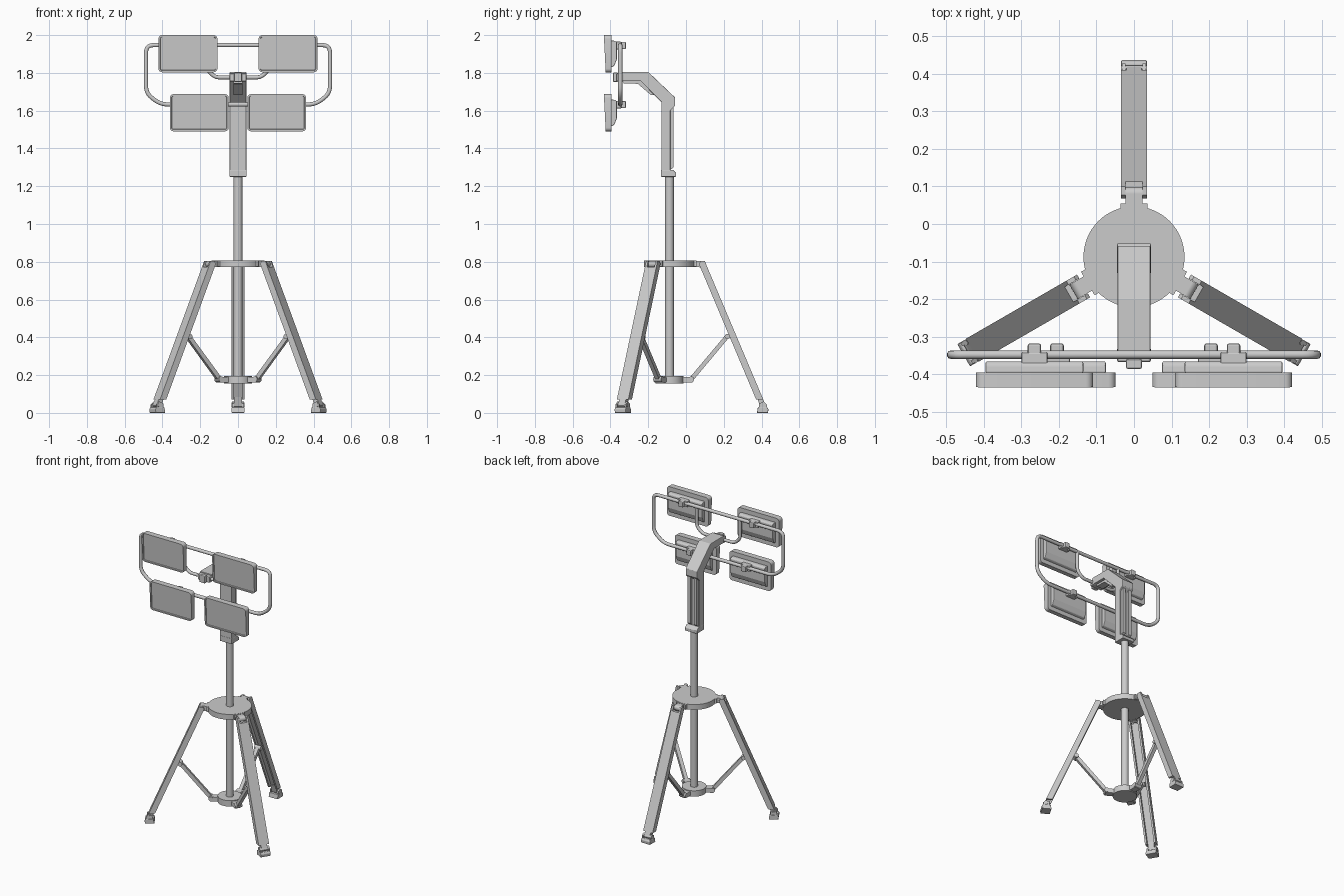
import bpy, bmesh
from math import radians, sin, cos, pi
from mathutils import Matrix, Vector

if "Cube" in bpy.data.objects:
    bpy.data.objects.remove(bpy.data.objects["Cube"])

AX = -0.0875   # y of the mast axis
I = Matrix.Identity(4)


def finish(name, bm, m=I, bevel=0.0, smooth=False):
    bmesh.ops.recalc_face_normals(bm, faces=bm.faces)
    me = bpy.data.meshes.new(name)
    bm.to_mesh(me)
    bm.free()
    me.transform(m)
    ob = bpy.data.objects.new(name, me)
    bpy.context.collection.objects.link(ob)
    if bevel:
        b = ob.modifiers.new("bevel", 'BEVEL')
        b.width, b.segments, b.limit_method = bevel, 2, 'ANGLE'
    if smooth:
        bpy.ops.object.select_all(action='DESELECT')
        ob.select_set(True)
        bpy.context.view_layer.objects.active = ob
        bpy.ops.object.shade_smooth_by_angle(angle=radians(35))
    return ob


def prism(name, yz, x0, x1, m=I, bevel=0.0):
    """Side profile (y, z) extruded from x0 to x1."""
    bm = bmesh.new()
    f = bm.faces.new([bm.verts.new((x0, y, z)) for y, z in yz])
    r = bmesh.ops.extrude_face_region(bm, geom=[f])
    vs = [v for v in r['geom'] if isinstance(v, bmesh.types.BMVert)]
    bmesh.ops.translate(bm, verts=vs, vec=(x1 - x0, 0, 0))
    return finish(name, bm, m, bevel)


def box(name, x0, x1, y0, y1, z0, z1, m=I, bevel=0.0):
    return prism(name, [(y0, z0), (y1, z0), (y1, z1), (y0, z1)], x0, x1, m, bevel)


def cyl(name, r, a, b, m=I, seg=32, bevel=0.0):
    a, b = Vector(a), Vector(b)
    d = b - a
    bm = bmesh.new()
    bmesh.ops.create_cone(bm, cap_ends=True, segments=seg, radius1=r, radius2=r, depth=d.length,
                          matrix=Matrix.Translation((a + b) / 2) @ d.to_track_quat('Z', 'Y').to_matrix().to_4x4())
    return finish(name, bm, m, bevel, True)


def fillet(pts, r, cyclic, n=6):
    """Round the corners of a polyline of Vectors."""
    out = []
    for i, p in enumerate(pts):
        if not cyclic and i in (0, len(pts) - 1):
            out.append(p)
            continue
        a = p + (pts[i - 1] - p).normalized() * r
        c = p + (pts[(i + 1) % len(pts)] - p).normalized() * r
        for k in range(n + 1):
            t = k / n
            out.append(a * (1 - t) ** 2 + p * 2 * t * (1 - t) + c * t * t)
    return out


def tube(name, xz, y, rad, corner, cyclic):
    pts = fillet([Vector((x, y, z)) for x, z in xz], corner, cyclic)
    cu = bpy.data.curves.new(name, 'CURVE')
    cu.dimensions = '3D'
    cu.bevel_depth, cu.bevel_resolution, cu.use_fill_caps = rad, 3, True
    s = cu.splines.new('POLY')
    s.points.add(len(pts) - 1)
    for q, p in zip(s.points, pts):
        q.co = (*p, 1)
    s.use_cyclic_u = cyclic
    ob = bpy.data.objects.new(name, cu)
    bpy.context.collection.objects.link(ob)
    bpy.ops.object.select_all(action='DESELECT')
    ob.select_set(True)
    bpy.context.view_layer.objects.active = ob
    bpy.ops.object.convert(target='MESH')
    bpy.ops.object.shade_smooth_by_angle(angle=radians(40))


# Mast pole and the two tripod discs
cyl("mast_pole", 0.0235, (0, AX, 0.16), (0, AX, 1.27))
cyl("upper_disc", 0.1345, (0, AX, 0.772), (0, AX, 0.808), seg=64)
cyl("lower_disc", 0.075, (0, AX, 0.155), (0, AX, 0.195), seg=48)

# Three tripod legs, built pointing along +y from the mast axis
for i in range(3):
    m = Matrix.Translation((0, AX, 0)) @ Matrix.Rotation(radians(120 * i), 4, 'Z')
    n = f"_{i + 1}"
    # hinge at the upper disc
    box("hinge_base" + n, -0.036, 0.036, 0.115, 0.142, 0.774, 0.807, m)
    cyl("hinge_barrel" + n, 0.018, (-0.022, 0.168, 0.787), (0.022, 0.168, 0.787), m, 20)
    box("hinge_tongue" + n, -0.022, 0.022, 0.135, 0.168, 0.772, 0.805, m)
    # channel-shaped leg
    prism("leg_plate" + n, [(0.182, 0.772), (0.2, 0.772), (0.497, 0.07), (0.479, 0.07)], -0.035, 0.035, m)
    for s in (-1, 1):
        x0, x1 = sorted((s * 0.023, s * 0.035))
        prism("leg_flange" + n, [(0.155, 0.79), (0.165, 0.803), (0.188, 0.803), (0.2, 0.772),
                                 (0.497, 0.07), (0.459, 0.07)], x0, x1, m)
        # foot fork
        prism("foot_fork" + n, [(0.475, 0.025), (0.515, 0.025), (0.515, 0.045), (0.498, 0.06), (0.475, 0.05)],
              *sorted((s * 0.022, s * 0.032)), m)
    # ankle and foot
    prism("ankle" + n, [(0.464, 0.085), (0.49, 0.085), (0.51, 0.04), (0.495, 0.022), (0.478, 0.035)],
          -0.02, 0.02, m)
    cyl("ankle_pin" + n, 0.012, (-0.034, 0.497, 0.042), (0.034, 0.497, 0.042), m, 16)
    prism("foot" + n, [(0.463, 0), (0.522, 0), (0.524, 0.02), (0.517, 0.03), (0.468, 0.03)], -0.034, 0.034, m, 0.003)
    # strut from the lower disc to the leg
    box("strut_lug" + n, -0.022, 0.022, 0.06, 0.122, 0.16, 0.19, m, 0.003)
    prism("strut" + n, [(0.108, 0.188), (0.122, 0.168), (0.312, 0.395), (0.294, 0.409)], -0.012, 0.012, m)
    cyl("strut_lower_pin" + n, 0.015, (-0.024, 0.116, 0.178), (0.024, 0.116, 0.178), m, 16)
    cyl("strut_upper_pin" + n, 0.014, (-0.023, 0.306, 0.404), (0.023, 0.306, 0.404), m, 16)

# Bent mast head: wide shell, narrower rear rib and bottom collar
prism("head_shell", [(-0.13, 1.25), (-0.083, 1.25), (-0.083, 1.6), (-0.058, 1.625), (-0.058, 1.67),
                     (-0.2, 1.805), (-0.345, 1.805), (-0.345, 1.757), (-0.24, 1.757), (-0.13, 1.645)],
      -0.044, 0.044, bevel=0.003)
for s in (-1, 1):
    prism("head_rear_rib", [(-0.09, 1.28), (-0.066, 1.3), (-0.066, 1.62), (-0.09, 1.62)],
          *sorted((s * 0.012, s * 0.034)))
prism("head_collar", [(-0.132, 1.25), (-0.052, 1.25), (-0.052, 1.27), (-0.07, 1.287), (-0.132, 1.287)],
      -0.045, 0.045, bevel=0.003)
prism("arm_gusset", [(-0.33, 1.765), (-0.33, 1.745), (-0.255, 1.742), (-0.185, 1.682), (-0.165, 1.685), (-0.225, 1.765)],
      -0.025, 0.025)

# Clamp holding the lamp frame
box("frame_clamp", -0.045, 0.045, -0.368, -0.328, 1.755, 1.797, bevel=0.006)
box("clamp_front", -0.021, 0.021, -0.386, -0.36, 1.752, 1.802, bevel=0.005)

# Tubular lamp frame and its hanging bow
side = [(0.41, 1.633), (0.487, 1.692), (0.487, 1.947)]
TY = -0.348
tube("lamp_frame", side + [(-x, z) for x, z in reversed(side)], TY, 0.0115, 0.04, True)
tube("frame_bow", [(0.163, 1.947), (0.163, 1.815), (0.12, 1.776), (-0.12, 1.776), (-0.163, 1.815), (-0.163, 1.947)],
     TY, 0.0105, 0.024, False)


def lamp(name, cx, zc, tz):
    """Rounded flood lamp panel with recessed face, rear housing and tube bracket."""
    hw, hh, r = 0.156, 0.0985, 0.02
    bm = bmesh.new()
    vs = []
    for k, (sx, sz) in enumerate(((1, 1), (-1, 1), (-1, -1), (1, -1))):
        for j in range(6):
            a = pi / 2 * (k + j / 5)
            vs.append(bm.verts.new((cx + sx * (hw - r) + r * cos(a), -0.395, zc + sz * (hh - r) + r * sin(a))))
    back = bm.faces.new(vs)
    ext = bmesh.ops.extrude_face_region(bm, geom=[back], use_keep_orig=True)['geom']
    for v in ext:
        if isinstance(v, bmesh.types.BMVert):
            v.co.y = -0.430 - 0.005 * (v.co.z - zc) / hh
    face = [f for f in ext if isinstance(f, bmesh.types.BMFace)][0]
    bmesh.ops.recalc_face_normals(bm, faces=bm.faces)
    bmesh.ops.inset_region(bm, faces=[face], thickness=0.009)
    bmesh.ops.inset_region(bm, faces=[face], thickness=0.002, depth=-0.005)
    finish(name + "_panel", bm, smooth=True)
    prism(name + "_housing", [(-0.397, zc + 0.07), (-0.375, zc + 0.068), (-0.366, zc + 0.06), (-0.366, zc - 0.03),
                              (-0.38, zc - 0.065), (-0.397, zc - 0.072)], cx - 0.13, cx + 0.13, bevel=0.004)
    box(name + "_bracket", cx - 0.035, cx + 0.035, -0.38, -0.342, tz - 0.02, tz + 0.02, bevel=0.004)
    box(name + "_bracket_cap", cx - 0.018, cx + 0.018, -0.35, -0.318, tz - 0.019, tz + 0.019, bevel=0.006)


# Four lamps
for s, side_name in ((-1, "left"), (1, "right")):
    lamp("upper_lamp_" + side_name, s * 0.265, 1.9015, 1.945)
    lamp("lower_lamp_" + side_name, s * 0.205, 1.589, 1.632)
